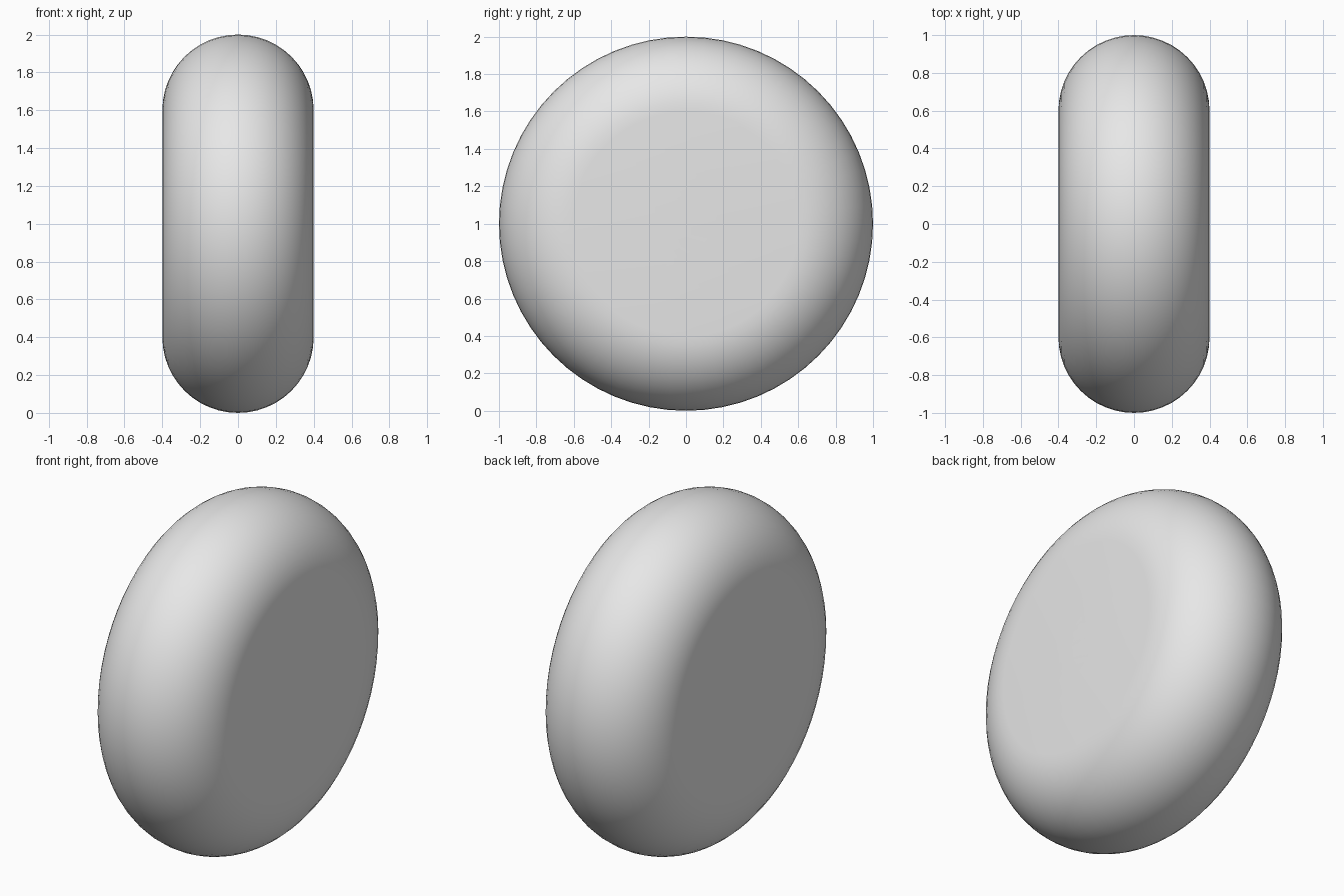
import bpy, bmesh, math

cube = bpy.data.objects.get("Cube")
if cube:
    bpy.data.objects.remove(cube, do_unlink=True)

SEGMENTS, HOLE_SIDES, ARC_STEPS = 64, 16, 24
HALF_WIDTH, FLAT_RADIUS, HOLE_RADIUS = 0.4, 0.6, 0.14


def ring(bm, x, radius, sides, offset=0.0):
    """Closed loop of edges around the axle, which runs along x."""
    verts = []
    for i in range(sides):
        a = math.tau * (i + offset) / sides
        verts.append(bm.verts.new((x, radius * math.cos(a), 1 + radius * math.sin(a))))
    return [bm.edges.new((verts[i], verts[(i + 1) % sides])) for i in range(sides)]


# Rubber grey
grey = bpy.data.materials.new("light_grey")
grey.use_nodes = True
grey.diffuse_color = (0.8, 0.8, 0.8, 1)
grey.node_tree.nodes["Principled BSDF"].inputs["Base Color"].default_value = (0.8, 0.8, 0.8, 1)

# Half-round tread, from one flat side to the other
bm = bmesh.new()
loops = []
for i in range(ARC_STEPS + 1):
    a = math.pi * i / ARC_STEPS
    loops.append(ring(bm, -HALF_WIDTH * math.cos(a),
                      FLAT_RADIUS + HALF_WIDTH * math.sin(a), SEGMENTS))

# Axle bore, closing the section through both flat sides
for x in (HALF_WIDTH, -HALF_WIDTH):
    loops.append(ring(bm, x, HOLE_RADIUS, HOLE_SIDES, 0.5))
for a, b in zip(loops, loops[1:] + loops[:1]):
    bmesh.ops.bridge_loops(bm, edges=a + b)
bmesh.ops.recalc_face_normals(bm, faces=bm.faces)

mesh = bpy.data.meshes.new("wheel")
bm.to_mesh(mesh)
bm.free()
mesh.materials.append(grey)
wheel = bpy.data.objects.new("wheel", mesh)
bpy.context.collection.objects.link(wheel)

# Smooth tread and bore, crisp bore rim
bpy.ops.object.select_all(action="DESELECT")
wheel.select_set(True)
bpy.context.view_layer.objects.active = wheel
bpy.ops.object.shade_smooth_by_angle(angle=math.radians(35))
